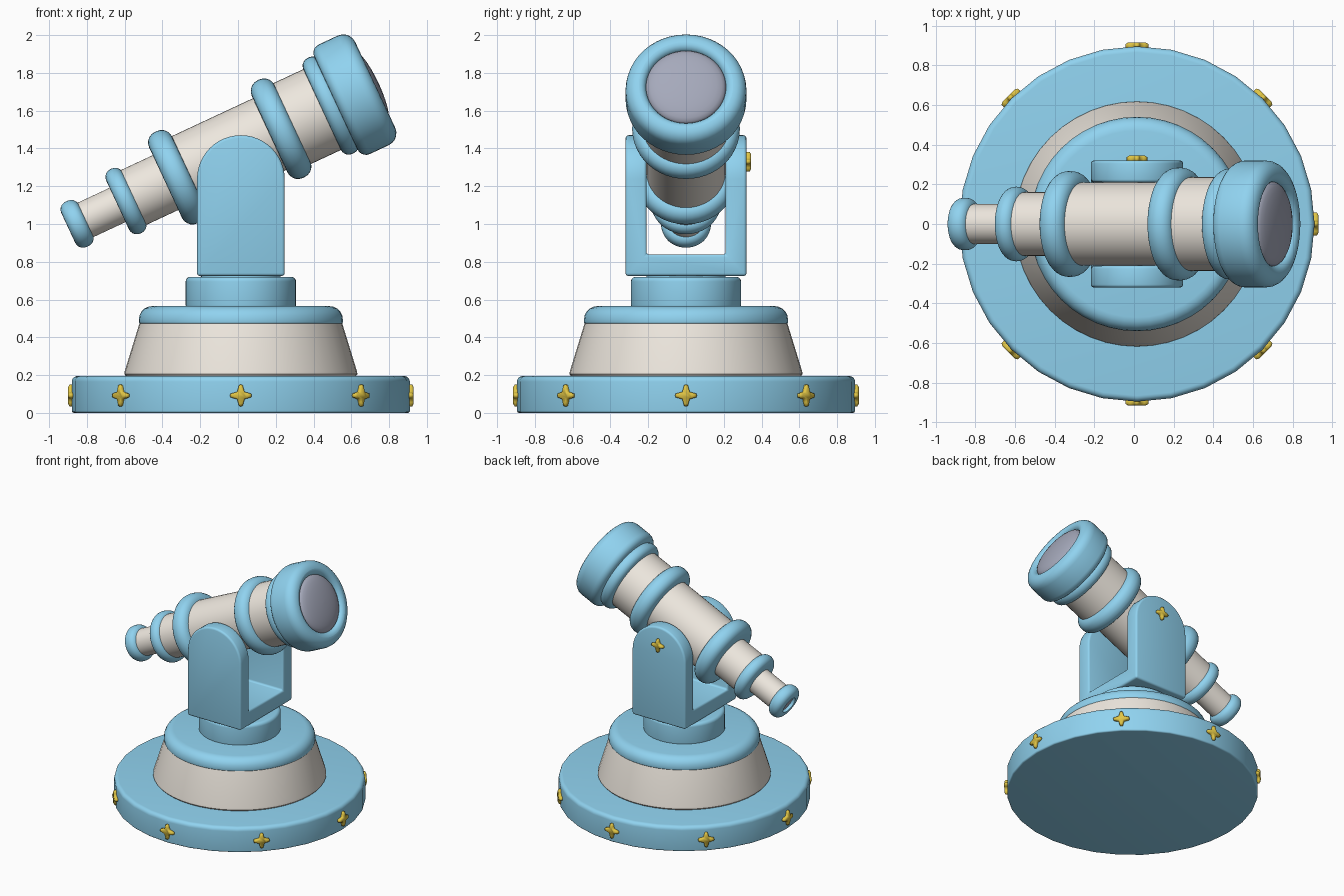
import bpy, bmesh
from math import sin, cos, pi, radians
from mathutils import Vector

if "Cube" in bpy.data.objects:
    bpy.data.objects.remove(bpy.data.objects["Cube"])

CX = 0.015                                  # x of the central axis
PIVOT = (CX, 0, 1.405)                      # where the telescope axis crosses it
TILT = (0, radians(65), 0)                  # telescope points 25 degrees up, to +x


def material(name, rgb):
    m = bpy.data.materials.new(name)
    m.diffuse_color = (*rgb, 1)
    m.use_nodes = True
    m.node_tree.nodes["Principled BSDF"].inputs["Base Color"].default_value = m.diffuse_color
    return m


BLUE = material("sky_blue", (0.28, 0.65, 0.87))
CREAM = material("cream", (0.85, 0.80, 0.73))
GOLD = material("gold", (0.75, 0.56, 0.06))
GLASS = material("lens_glass", (0.38, 0.40, 0.50))


def smooth(ob, angle=38):
    bpy.ops.object.select_all(action='DESELECT')
    bpy.context.view_layer.objects.active = ob
    ob.select_set(True)
    bpy.ops.object.shade_smooth_by_angle(angle=radians(angle))


def add(name, bm, mat, loc=(0, 0, 0), rot=(0, 0, 0)):
    bmesh.ops.recalc_face_normals(bm, faces=bm.faces)
    me = bpy.data.meshes.new(name)
    bm.to_mesh(me)
    bm.free()
    ob = bpy.data.objects.new(name, me)
    bpy.context.collection.objects.link(ob)
    ob.location, ob.rotation_euler = loc, rot
    if mat:
        me.materials.append(mat)
    return ob


def lathe(name, profile, mat, loc, rot=(0, 0, 0), closed=False, n=48):
    """Spin (radius, height) points about z; open profiles get capped ends."""
    bm = bmesh.new()
    rows = [[bm.verts.new((r * cos(2 * pi * i / n), r * sin(2 * pi * i / n), z))
             for i in range(n)] for r, z in profile]
    pairs = list(zip(rows, rows[1:])) + ([(rows[-1], rows[0])] if closed else [])
    for a, b in pairs:
        for i in range(n):
            j = (i + 1) % n
            bm.faces.new((a[i], a[j], b[j], b[i]))
    if not closed:
        bm.faces.new(rows[0])
        bm.faces.new(rows[-1])
    ob = add(name, bm, mat, loc, rot)
    smooth(ob)
    return ob


def corner(r, z, c, a0, steps=5):
    """Quarter-circle of profile points, starting at angle a0 degrees."""
    return [(r + c * cos(radians(a0 + 90 * k / steps)),
             z + c * sin(radians(a0 + 90 * k / steps))) for k in range(steps + 1)]


def disc(name, r, z0, z1, c0, c1, mat, n=48):
    """Solid round slab with rounded lower and upper edges."""
    lathe(name, corner(r - c0, z0 + c0, c0, -90) + corner(r - c1, z1 - c1, c1, 0),
          mat, (CX, 0, 0), n=n)


def ring(name, r0, r1, t0, t1, c):
    """Collar around the telescope with rounded outer edges."""
    prof = [(r0, t0)] + corner(r1 - c, t0 + c, c, -90) \
        + corner(r1 - c, t1 - c, c, 0) + [(r0, t1)]
    lathe(name, prof, BLUE, PIVOT, TILT, closed=True)


def prism(pts, offset):
    """Polygon extruded along an offset vector."""
    bm = bmesh.new()
    f = bm.faces.new([bm.verts.new(p) for p in pts])
    ext = bmesh.ops.extrude_face_region(bm, geom=[f], use_keep_orig=True)
    moved = [v for v in ext['geom'] if isinstance(v, bmesh.types.BMVert)]
    bmesh.ops.translate(bm, verts=moved, vec=Vector(offset))
    return bm


# Stepped base
disc("base_plate", 0.895, 0.0, 0.195, 0.012, 0.03, BLUE, n=32)
lathe("base_cone", [(0.605, 0.19), (0.617, 0.205), (0.615, 0.22), (0.535, 0.48)],
      CREAM, (CX, 0, 0))
disc("base_cap", 0.54, 0.47, 0.565, 0.012, 0.07, BLUE)
disc("pedestal", 0.292, 0.555, 0.72, 0.015, 0.025, BLUE)
disc("swivel", 0.21, 0.70, 0.74, 0.005, 0.005, BLUE)

# Fork: a U section trimmed to a round-topped outline
H, ARC = 0.232, 1.238
u = [(-.32, .725), (.32, .725), (.32, 1.6), (.21, 1.6), (.21, .838),
     (-.21, .838), (-.21, 1.6), (-.32, 1.6)]
fork = add("fork", prism([(CX - 0.4, y, z) for y, z in u], (0.8, 0, 0)), BLUE)
arch = [(CX - H, -.5, .6), (CX + H, -.5, .6)] + \
    [(CX + H * cos(pi * k / 24), -.5, ARC + H * sin(pi * k / 24)) for k in range(25)]
cutter = add("fork_cutter", prism(arch, (0, 1, 0)), None)
cutter.hide_render = True
trim = fork.modifiers.new("trim", 'BOOLEAN')
trim.operation, trim.object, trim.solver = 'INTERSECT', cutter, 'EXACT'
bev = fork.modifiers.new("bevel", 'BEVEL')
bev.width, bev.segments, bev.limit_method = 0.015, 3, 'ANGLE'
bpy.ops.object.select_all(action='DESELECT')
bpy.context.view_layer.objects.active = fork
fork.select_set(True)
for m in ("trim", "bevel"):
    bpy.ops.object.modifier_apply(modifier=m)
bpy.data.objects.remove(cutter)
smooth(fork)

# Telescope tubes: radius, start, end along the axis
for name, r, t0, t1 in (("eyepiece_tube", .10, -.975, -.66), ("rear_tube", .16, -.67, -.37),
                        ("main_tube", .209, -.38, .24), ("front_tube", .236, .23, .60)):
    lathe(name, [(r, t0), (r, t1)], CREAM, PIVOT, TILT)

# Collars between the tubes
ring("eyepiece_ring", .065, .132, -1.008, -.905, .045)
ring("rear_collar", .09, .188, -.72, -.622, .046)
ring("mid_collar", .15, .267, -.44, -.305, .062)
ring("main_collar", .19, .285, .168, .302, .062)
ring("hood_collar", .22, .28, .475, .575, .045)

# Hood with a rolled lip
hood = [(.21, .555)] + corner(.27, .605, .05, -90) + corner(.25, .715, .07, 0) \
    + corner(.25, .745, .04, 90)
lathe("hood", hood, BLUE, PIVOT, TILT, closed=True)

# Glass: bulging front lens and small eyepiece lens
lens = [(.213, .70), (.213, .755)] + \
    [(.21 * cos(pi / 2 * k / 7), .757 + .048 * sin(pi / 2 * k / 7)) for k in range(1, 7)] + [(.004, .805)]
lathe("front_lens", lens, GLASS, PIVOT, TILT)
lathe("eyepiece_lens", [(.068, -.985), (.068, -.96)], GLASS, PIVOT, TILT)


def star(name, size, loc, rot):
    """Puffy four-pointed star with rounded tips."""
    bm = bmesh.new()
    layers = []
    for z, s in ((-.016, .8), (-.008, 1), (.008, 1), (.016, .75)):
        loop = []
        for k in range(4):
            for d, r in ((-45, .48), (-22, .68), (-10, .96), (0, 1), (10, .96), (22, .68)):
                a = radians(90 * k + d)
                loop.append(bm.verts.new((s * size * r * cos(a), s * size * r * sin(a), z)))
        layers.append(loop)
    for a, b in zip(layers, layers[1:]):
        for i in range(24):
            j = (i + 1) % 24
            bm.faces.new((a[i], a[j], b[j], b[i]))
    bm.faces.new(layers[0])
    bm.faces.new(layers[-1])
    smooth(add(name, bm, GOLD, loc, rot), 60)


# Eight stars around the base rim, one on the back of the fork
for k in range(8):
    a = k * pi / 4
    star(f"rim_star_{k + 1}", .058, (CX + .899 * cos(a), .899 * sin(a), .092), (0, pi / 2, a))
star("fork_star", .052, (CX, .329, 1.33), (0, pi / 2, pi / 2))
